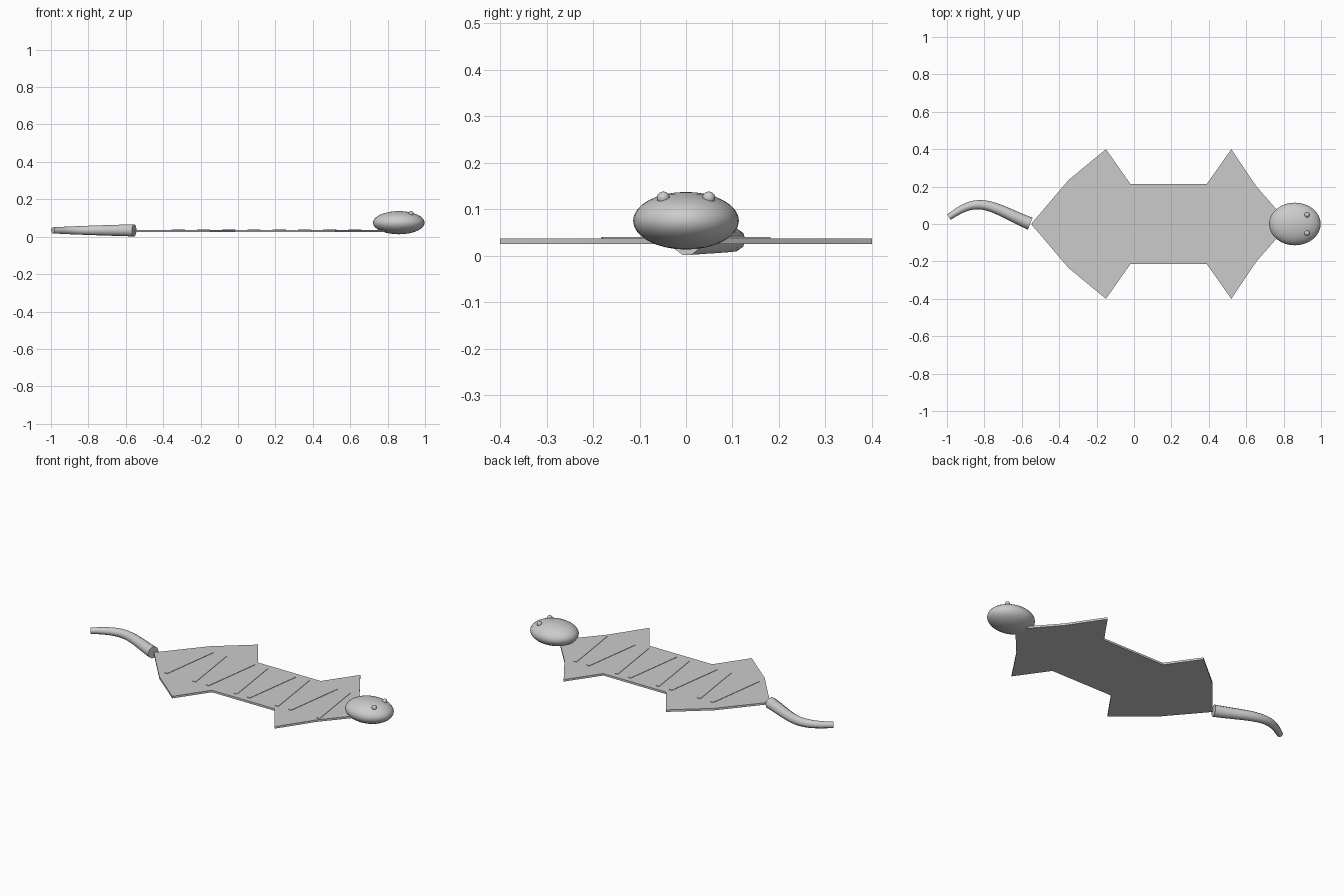
import bpy, bmesh, math

if "Cube" in bpy.data.objects:
    bpy.data.objects.remove(bpy.data.objects["Cube"])


def smooth(obj, angle=30):
    bpy.ops.object.select_all(action='DESELECT')
    obj.select_set(True)
    bpy.context.view_layer.objects.active = obj
    bpy.ops.object.shade_smooth_by_angle(angle=math.radians(angle))


def ellipsoid(name, loc, radii, seg, rings):
    bpy.ops.mesh.primitive_uv_sphere_add(segments=seg, ring_count=rings, radius=1, location=loc)
    obj = bpy.context.object
    obj.name = name
    obj.scale = radii
    bpy.ops.object.transform_apply(location=False, rotation=False, scale=True)
    bpy.ops.object.shade_smooth()
    return obj


# Flat pelt: half outline mirrored across y = 0, then extruded
half = [(-0.35, 0.235), (-0.15, 0.4), (-0.02, 0.215), (0.39, 0.215), (0.52, 0.4), (0.655, 0.2)]
outline = [(-0.55, 0)] + [(x, -y) for x, y in half] + [(0.83, 0)] + half[::-1]
bm = bmesh.new()
face = bm.faces.new([bm.verts.new((x, y, 0.025)) for x, y in outline])
ext = bmesh.ops.extrude_face_region(bm, geom=[face])
top = [v for v in ext["geom"] if isinstance(v, bmesh.types.BMVert)]
bmesh.ops.translate(bm, verts=top, vec=(0, 0, 0.012))
bmesh.ops.recalc_face_normals(bm, faces=bm.faces)
mesh = bpy.data.meshes.new("pelt")
bm.to_mesh(mesh)
bm.free()
pelt = bpy.data.objects.new("pelt", mesh)
bpy.context.collection.objects.link(pelt)
smooth(pelt)

# Raised stripes, leaning alternately
for i in range(8):
    lean = -8 if i % 2 == 0 else 8
    bpy.ops.mesh.primitive_cube_add(size=1, location=(-0.32 + i * 0.135, 0, 0.0365),
                                    rotation=(0, 0, math.radians(lean)))
    stripe = bpy.context.object
    stripe.name = f"stripe_{i + 1}"
    stripe.scale = (0.02, 0.365, 0.006)

# Head and eyes
ellipsoid("head", (0.86, 0, 0.075), (0.138, 0.114, 0.062), 32, 16)
for side, name in ((1, "left_eye"), (-1, "right_eye")):
    ellipsoid(name, (0.925, side * 0.049, 0.124), (0.014, 0.014, 0.014), 16, 8)

# Tapered curving tail
curve = bpy.data.curves.new("tail", 'CURVE')
curve.dimensions = '3D'
curve.bevel_depth = 0.034
curve.bevel_resolution = 3
curve.use_fill_caps = True
spline = curve.splines.new('BEZIER')
spline.bezier_points.add(2)
path = [((-0.555, 0.002), (-0.09, 0.035), 1.0),
        ((-0.81, 0.102), (-0.075, 0.008), 0.75),
        ((-0.99, 0.037), (-0.055, -0.035), 0.5)]
for p, ((x, y), (dx, dy), r) in zip(spline.bezier_points, path):
    p.co = (x, y, 0.034)
    p.handle_left_type = p.handle_right_type = 'FREE'
    p.handle_left = (x - dx, y - dy, 0.034)
    p.handle_right = (x + dx, y + dy, 0.034)
    p.radius = r
tail = bpy.data.objects.new("tail", curve)
bpy.context.collection.objects.link(tail)
bpy.ops.object.select_all(action='DESELECT')
tail.select_set(True)
bpy.context.view_layer.objects.active = tail
bpy.ops.object.convert(target='MESH')
smooth(bpy.context.object, 50)
